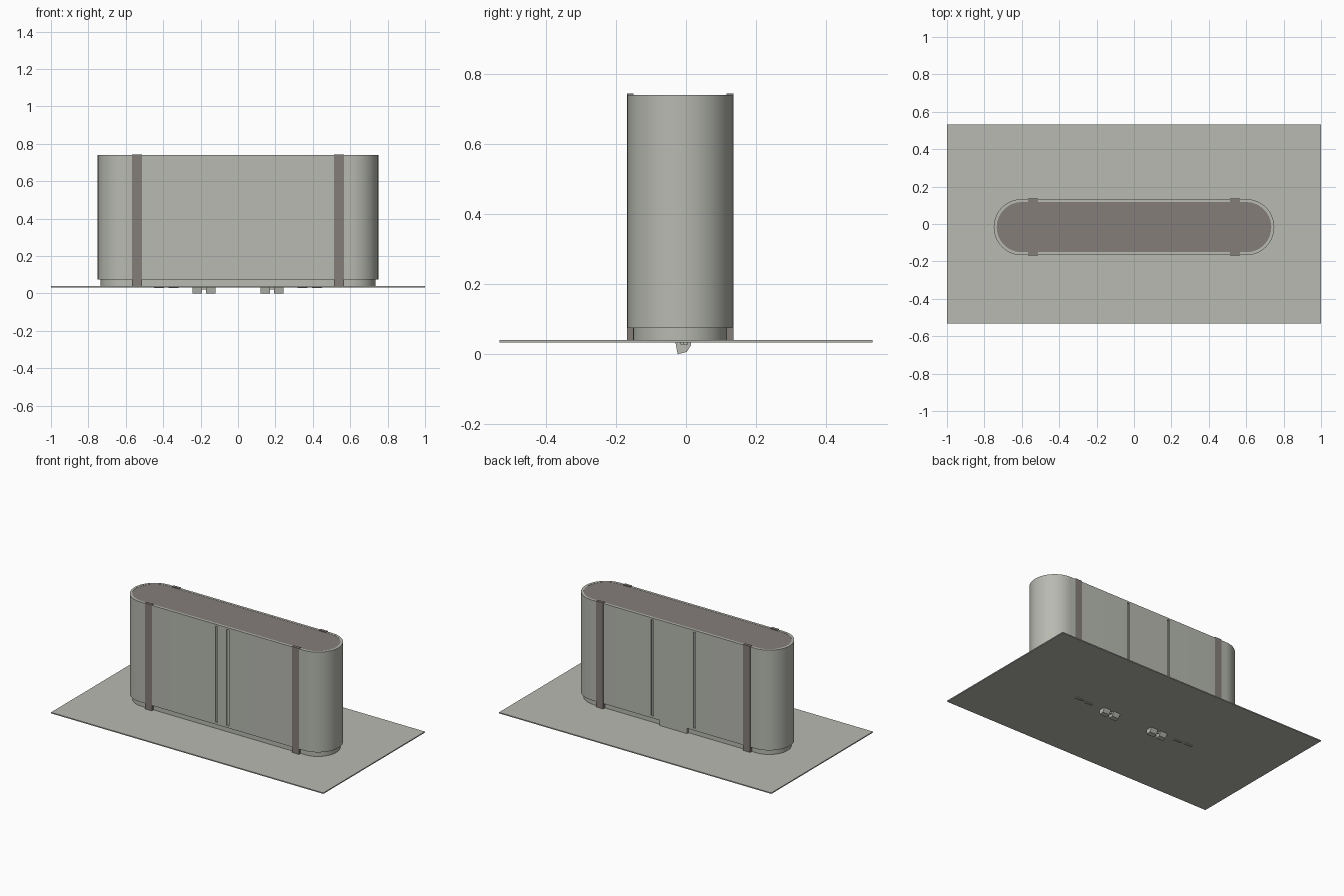
import bpy, bmesh, math

if "Cube" in bpy.data.objects:
    bpy.data.objects.remove(bpy.data.objects["Cube"])

CY = -0.017          # centre line of the cabinet in y
R_OUT, R_IN = 0.15, 0.134
STRAIGHT = 0.60      # half length of the straight sides


def material(name, rgb):
    m = bpy.data.materials.new(name)
    m.diffuse_color = (*rgb, 1)
    m.use_nodes = True
    m.node_tree.nodes["Principled BSDF"].inputs["Base Color"].default_value = m.diffuse_color
    return m


GREY = material("warm_grey", (0.475, 0.49, 0.44))
BROWN = material("taupe_brown", (0.235, 0.205, 0.195))


def finish(name, bm, mats, smooth=False):
    bmesh.ops.recalc_face_normals(bm, faces=bm.faces)
    me = bpy.data.meshes.new(name)
    bm.to_mesh(me)
    bm.free()
    ob = bpy.data.objects.new(name, me)
    bpy.context.collection.objects.link(ob)
    for m in mats:
        me.materials.append(m)
    if smooth:
        shade(ob)
    return ob


def activate(ob):
    bpy.ops.object.select_all(action='DESELECT')
    ob.select_set(True)
    bpy.context.view_layer.objects.active = ob


def shade(ob):
    activate(ob)
    bpy.ops.object.shade_smooth_by_angle(angle=math.radians(30))


def add_box(bm, x0, x1, y0, y1, z0, z1):
    vs = bmesh.ops.create_cube(bm, size=1)["verts"]
    for v in vs:
        v.co.x = x1 if v.co.x > 0 else x0
        v.co.y = y1 if v.co.y > 0 else y0
        v.co.z = z1 if v.co.z > 0 else z0


def boxes(name, specs, mat):
    bm = bmesh.new()
    for s in specs:
        add_box(bm, *s)
    return finish(name, bm, [mat])


def stadium(r, n=28):
    pts = []
    for side, start in ((1, -math.pi / 2), (-1, math.pi / 2)):
        for i in range(n + 1):
            a = start + math.pi * i / n
            pts.append((side * STRAIGHT + r * math.cos(a), CY + r * math.sin(a)))
    return pts


# base plate
boxes("base_plate", [(-1, 1, -0.533, 0.533, 0.033, 0.04)], GREY)

# inner core: recessed plinth below, brown top panel above
bm = bmesh.new()
base = bm.faces.new([bm.verts.new((x, y, 0.04)) for x, y in stadium(R_IN)])
top = bmesh.ops.extrude_face_region(bm, geom=[base])["geom"]
for g in top:
    if isinstance(g, bmesh.types.BMVert):
        g.co.z = 0.739
bm.normal_update()
for f in bm.faces:
    if all(v.co.z > 0.7 for v in f.verts):
        f.material_index = 1
finish("core_and_top_panel", bm, [GREY, BROWN], True)

# outer shell: a ring around the core
bm = bmesh.new()
loops = [[bm.verts.new((x, y, z)) for x, y in stadium(r)]
         for r, z in ((R_IN, 0.075), (R_OUT, 0.075), (R_OUT, 0.74), (R_IN, 0.74))]
n = len(loops[0])
for k in range(4):
    a, b = loops[k], loops[(k + 1) % 4]
    for i in range(n):
        j = (i + 1) % n
        bm.faces.new((a[i], a[j], b[j], b[i]))
shell = finish("cabinet_shell", bm, [GREY])

# vertical grip grooves, close together in front and wide apart behind
front, back = CY - R_OUT, CY + R_OUT
specs = []
for s in (-1, 1):
    specs.append((s * 0.041 - 0.009, s * 0.041 + 0.009, front - 0.02, front + 0.008, 0.09, 0.728))
    specs.append((s * 0.155 - 0.008, s * 0.155 + 0.008, back - 0.008, back + 0.02, 0.09, 0.728))
cutter = boxes("groove_cutter", specs, GREY)
cutter.hide_render = True
mod = shell.modifiers.new("grooves", 'BOOLEAN')
mod.operation, mod.solver, mod.object = 'DIFFERENCE', 'EXACT', cutter
activate(shell)
bpy.ops.object.modifier_apply(modifier=mod.name)
bpy.data.objects.remove(cutter)
shade(shell)

# brown vertical straps on both long sides
specs = []
for sx in (-1, 1):
    for sy in (-1, 1):
        ya, yb = sorted((CY + sy * (R_IN - 0.001), CY + sy * (R_OUT + 0.002)))
        specs.append((sx * 0.54 - 0.026, sx * 0.54 + 0.026, ya, yb, 0.04, 0.744))
boxes("side_straps", specs, BROWN)

# block under the back of the shell, reaching the plate
boxes("back_foot_block", [(-0.1, 0.1, CY + R_IN - 0.002, back, 0.04, 0.0751)], GREY)

# tapered clips below the plate, in pairs
bm = bmesh.new()
profile = [(-0.03, 0.033), (-0.024, 0.0), (0.002, 0.006), (0.014, 0.025), (0.014, 0.033)]
for s in (-1, 1):
    for c in (0.146, 0.218):
        ends = [[bm.verts.new((s * c + d, y, z)) for y, z in profile] for d in (-0.025, 0.025)]
        bm.faces.new(ends[0])
        bm.faces.new(ends[1])
        for i in range(len(profile)):
            j = (i + 1) % len(profile)
            bm.faces.new((ends[0][i], ends[0][j], ends[1][j], ends[1][i]))
finish("underside_clips", bm, [GREY])

# bridges between the clips and thin tabs further out
specs = []
for s in (-1, 1):
    specs.append((s * 0.182 - 0.012, s * 0.182 + 0.012, -0.012, 0.0, 0.022, 0.033))
    for c, y in ((0.345, -0.008), (0.422, -0.002)):
        specs.append((s * c - 0.026, s * c + 0.026, y - 0.007, y + 0.007, 0.028, 0.033))
boxes("underside_tabs", specs, GREY)
